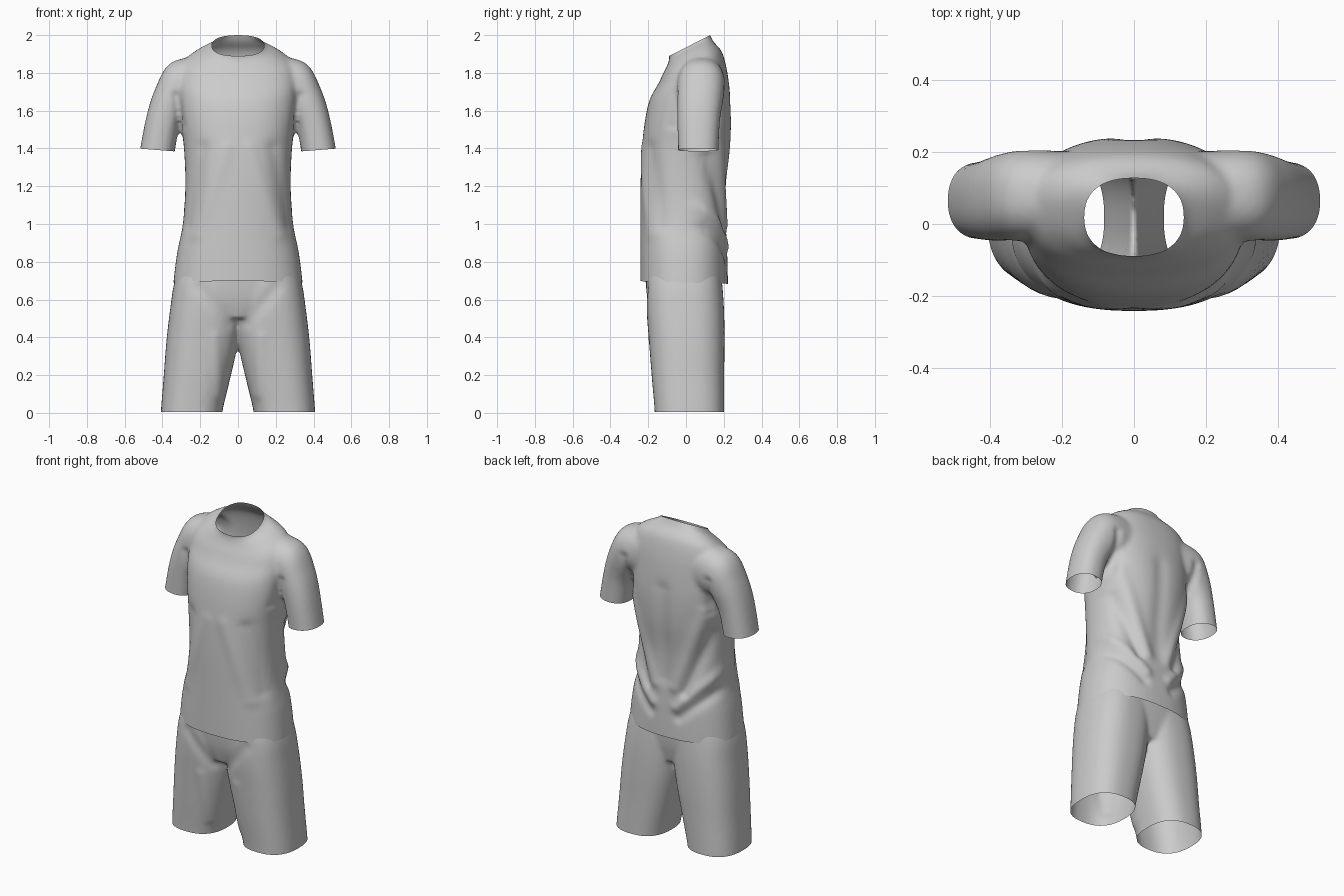
import bpy, bmesh, math
from mathutils import Vector, Euler

cube = bpy.data.objects.get("Cube")
if cube:
    bpy.data.objects.remove(cube, do_unlink=True)

cloth = bpy.data.materials.new("light grey cloth")
cloth.use_nodes = True
GREY = (0.6, 0.6, 0.6, 1)
cloth.diffuse_color = GREY
cloth.node_tree.nodes["Principled BSDF"].inputs["Base Color"].default_value = GREY


def spline(a, b, c, d, t):
    """Smooth interpolation between b and c."""
    return 0.5 * (2 * b + (c - a) * t + (2 * a - 5 * b + 4 * c - d) * t * t
                  + (3 * b - a - 3 * c + d) * t ** 3)


def loft(bm, rings, power=2.3, side=1, n=56, steps=5):
    """Closed tube; ring = centre x, y, z, radius x, radius y, tilt about x, lift of the +x edge."""
    fine = []
    last = len(rings) - 1
    for i in range(last):
        four = [rings[max(0, min(last, i + k))] for k in (-1, 0, 1, 2)]
        for s in range(steps):
            fine.append([spline(*vals, s / steps) for vals in zip(*four)])
    fine.append(rings[-1])
    loops = []
    for x, y, z, rx, ry, tilt, lift in fine:
        rot = Euler((tilt, -lift, 0)).to_matrix()
        loop = []
        for k in range(n):
            a = math.tau * k / n
            c, s = math.cos(a), math.sin(a)
            p = Vector((math.copysign(abs(c) ** (2 / power), c) * rx,
                        math.copysign(abs(s) ** (2 / power), s) * ry, 0))
            p = rot @ p + Vector((x, y, z))
            p.x *= side
            loop.append(bm.verts.new(p))
        loops.append(loop)
    faces = [bm.faces.new(loops[0]), bm.faces.new(loops[-1])]
    for lo, hi in zip(loops, loops[1:]):
        for k in range(n):
            m = (k + 1) % n
            faces.append(bm.faces.new((lo[k], lo[m], hi[m], hi[k])))
    bmesh.ops.recalc_face_normals(bm, faces=faces)


def fuse(name, bm, smooth):
    """Blend overlapping tubes into one skin and return it for trimming."""
    mesh = bpy.data.meshes.new(name)
    bm.to_mesh(mesh)
    bm.free()
    ob = bpy.data.objects.new(name, mesh)
    bpy.context.collection.objects.link(ob)
    rem = ob.modifiers.new("blend", 'REMESH')
    rem.mode = 'VOXEL'
    rem.voxel_size = 0.012
    smo = ob.modifiers.new("soften", 'SMOOTH')
    smo.factor = 0.5
    smo.iterations = smooth
    dg = bpy.context.evaluated_depsgraph_get()
    skin = bpy.data.meshes.new_from_object(ob.evaluated_get(dg))
    ob.modifiers.clear()
    ob.data = skin
    out = bmesh.new()
    out.from_mesh(skin)
    return ob, out


def trim(bm, point, normal, region=lambda c: True):
    """Cut an opening: remove what lies beyond the plane inside the region."""
    point, normal = Vector(point), Vector(normal)
    bmesh.ops.bisect_plane(bm, geom=bm.verts[:] + bm.edges[:] + bm.faces[:],
                           plane_co=point, plane_no=normal)
    gone = []
    for f in bm.faces:
        c = f.calc_center_median()
        if (c - point).dot(normal) > 0 and region(c):
            gone.append(f)
    bmesh.ops.delete(bm, geom=gone, context='FACES')


def crease(bm, folds):
    """Soft mirrored folds: facing, start x z, end x z, width, height."""
    bm.normal_update()
    moves = []
    for v in bm.verts:
        p = Vector((abs(v.co.x), v.co.z))
        push = 0
        for facing, x0, z0, x1, z1, width, height in folds:
            if v.normal.y * facing < 0:
                continue
            a, d = Vector((x0, z0)), Vector((x1 - x0, z1 - z0))
            t = max(0, min(1, (p - a).dot(d) / d.length_squared))
            dist = (p - a - d * t).length
            push += height * math.exp(-(dist / width) ** 2) * min(1, abs(v.normal.y) * 2)
        moves.append(v.normal * push)
    for v, m in zip(bm.verts, moves):
        v.co += m


def finish(ob, bm):
    for f in bm.faces:
        f.smooth = True
    bm.to_mesh(ob.data)
    bm.free()
    ob.data.materials.clear()
    ob.data.materials.append(cloth)


# Shirt: body and two sleeves
NECK = 0.47
bm = bmesh.new()
loft(bm, [
    (0, -.01, .60, .345, .232, 0, 0),
    (0, -.01, .69, .342, .232, 0, 0),
    (0, -.012, .85, .322, .23, 0, 0),
    (0, -.015, 1.0, .292, .227, 0, 0),
    (0, -.013, 1.2, .279, .228, 0, 0),
    (0, .002, 1.4, .286, .235, 0, 0),
    (0, .012, 1.55, .305, .23, .03, 0),
    (0, .02, 1.68, .312, .213, .1, 0),
    (0, .035, 1.78, .312, .185, .2, 0),
    (0, .035, 1.855, .285, .165, .35, 0),
    (0, .025, 1.905, .215, .135, .45, 0),
    (0, .02, 1.945, .135, .121, NECK, 0),
    (0, -.005, 2.0, .125, .12, NECK, 0),
], power=2.4)
for side in (1, -1):
    loft(bm, [
        (.437, .065, 1.32, .094, .106, 0, 0),
        (.425, .065, 1.40, .092, .107, 0, .05),
        (.395, .067, 1.55, .092, .113, 0, .3),
        (.35, .075, 1.66, .108, .122, 0, .7),
        (.29, .08, 1.73, .14, .127, 0, 1.1),
        (.18, .08, 1.75, .14, .12, 0, 1.4),
    ], side=side)
shirt, bm = fuse("shirt", bm, 8)
trim(bm, (0, .02, 1.945), (0, -math.sin(NECK), math.cos(NECK)), lambda c: abs(c.x) < .2)
trim(bm, (0, 0, .69), (0, -.03, -1))
for side in (1, -1):
    trim(bm, (side * .43, 0, 1.392), (side * .08, 0, -1),
         lambda c: c.x * side > .31 and c.z > 1.2)
crease(bm, [
    (1, .25, 1.5, .07, 1.0, .035, .012),
    (1, .27, 1.35, .13, .98, .03, -.014),
    (1, .29, 1.1, .08, .88, .03, .013),
    (1, .28, .98, .1, .82, .03, -.012),
    (1, 0, 1.6, 0, 1.05, .05, -.01),
    (1, .29, 1.72, .27, 1.5, .025, -.012),
    (-1, .06, 1.4, .22, .95, .04, .006),
    (-1, .19, 1.4, .28, 1.0, .04, -.01),
    (-1, .33, 1.68, .3, 1.52, .02, -.012),
])
finish(shirt, bm)

# Shorts: hips and two legs
bm = bmesh.new()
loft(bm, [
    (0, -.008, .50, .27, .17, 0, 0),
    (0, -.01, .60, .325, .193, 0, 0),
    (0, -.011, .70, .332, .203, 0, 0),
    (0, -.012, .82, .31, .205, 0, 0),
    (0, -.012, .95, .27, .2, 0, 0),
    (0, -.012, 1.05, .26, .2, 0, 0),
], power=2.5)
for side in (1, -1):
    loft(bm, [
        (.247, .018, -.07, .163, .184, 0, 0),
        (.245, .018, .01, .163, .184, 0, 0),
        (.215, .01, .20, .178, .192, 0, 0),
        (.188, .004, .38, .191, .2, 0, 0),
        (.165, -.004, .55, .194, .205, 0, 0),
        (.145, -.01, .70, .19, .2, 0, 0),
        (.12, -.01, .85, .16, .18, 0, 0),
    ], power=2.5, side=side)
shorts, bm = fuse("shorts", bm, 6)
trim(bm, (0, 0, .004), (0, 0, -1))
trim(bm, (0, 0, .97), (0, 0, 1))
crease(bm, [
    (-1, .05, .48, .2, .66, .035, -.008),
    (-1, .1, .1, .12, .4, .03, .006),
])
finish(shorts, bm)
